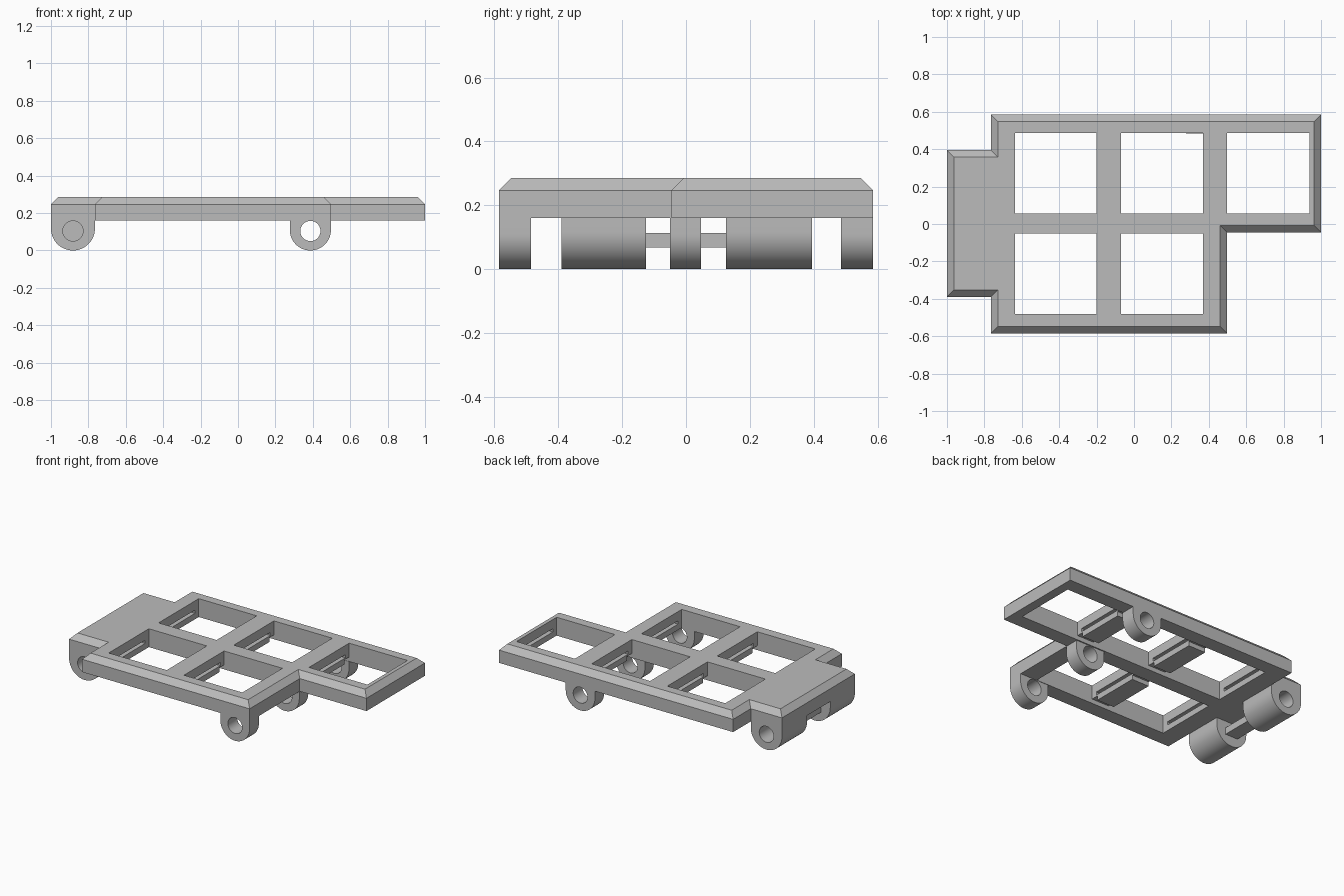
import bpy, bmesh, math
from mathutils import Vector, Matrix

cube = bpy.data.objects.get("Cube")
if cube:
    bpy.data.objects.remove(cube, do_unlink=True)

GREY = (0.5, 0.5, 0.5, 1)
mat = bpy.data.materials.new("plain_grey")
mat.use_nodes = True
mat.diffuse_color = GREY
mat.node_tree.nodes["Principled BSDF"].inputs["Base Color"].default_value = GREY


def finish(name, bm):
    bmesh.ops.recalc_face_normals(bm, faces=bm.faces)
    mesh = bpy.data.meshes.new(name)
    bm.to_mesh(mesh)
    bm.free()
    mesh.materials.append(mat)
    ob = bpy.data.objects.new(name, mesh)
    bpy.context.collection.objects.link(ob)
    return ob


def boxes(name, spans):
    """One mesh of boxes, each given as x, y and z ranges."""
    bm = bmesh.new()
    for span in spans:
        size = [b - a for a, b in span]
        mid = [(a + b) / 2 for a, b in span]
        bmesh.ops.create_cube(bm, size=1, matrix=Matrix.Translation(mid) @ Matrix.Diagonal((*size, 1)))
    return finish(name, bm)


def select_only(ob):
    for other in bpy.context.selected_objects:
        other.select_set(False)
    ob.select_set(True)
    bpy.context.view_layer.objects.active = ob


def cut(ob, cutter):
    cutter.hide_render = True
    mod = ob.modifiers.new("cut", "BOOLEAN")
    mod.operation = "DIFFERENCE"
    mod.solver = "EXACT"
    mod.object = cutter
    select_only(ob)
    bpy.ops.object.modifier_apply(modifier=mod.name)
    bpy.data.objects.remove(cutter, do_unlink=True)


def inset(points, d):
    """Mitred inset of a right-angled counter-clockwise outline."""
    result = []
    for i, p in enumerate(points):
        a = (p - points[i - 1]).normalized()
        b = (points[(i + 1) % len(points)] - p).normalized()
        result.append(p + d * Vector((-a.y - b.y, a.x + b.x)))
    return result


# Stepped deck with a chamfered top rim
BOTTOM, RIM, TOP = 0.16, 0.247, 0.285
outline = [Vector(p) for p in (
    (-1, -0.39), (-0.765, -0.39), (-0.765, -0.585), (0.497, -0.585), (0.497, -0.045),
    (1, -0.045), (1, 0.585), (-0.765, 0.585), (-0.765, 0.395), (-1, 0.395))]
bm = bmesh.new()
rings = [[bm.verts.new((p.x, p.y, z)) for p in pts]
         for pts, z in ((outline, BOTTOM), (outline, RIM), (inset(outline, 0.037), TOP))]
for low, high in zip(rings, rings[1:]):
    for i in range(len(low)):
        j = (i + 1) % len(low)
        bm.faces.new((low[i], low[j], high[j], high[i]))
bm.faces.new(rings[0])
bm.faces.new(rings[-1])
deck = finish("deck", bm)

# Five square windows through the deck
columns = [(-0.637, -0.2), (-0.07, 0.37), (0.497, 0.937)]
back, front = (0.055, 0.487), (-0.482, -0.05)
windows = [(x, back) for x in columns] + [(x, front) for x in columns[:2]]
cut(deck, boxes("window_cutter", [(x, y, (0, 0.5)) for x, y in windows]))

# Thin slots in the window side walls, and notches under the cross bars
details = [((x[0] - 0.03, x[1] + 0.03), (y[0] + 0.04, y[1] - 0.04), (0.2, 0.222)) for x, y in windows]
for bar, rows in (((-0.21, -0.06), (back, front)), ((0.36, 0.507), (back,))):
    for y0, y1 in rows:
        for y in ((y0, y0 + 0.05), (y1 - 0.05, y1)):
            details.append((bar, y, (0.1, 0.19)))
cut(deck, boxes("detail_cutter", details))


def lug(name, x, r, y0, y1, hole0, hole1):
    """Round-bottomed lug running along y, bored between hole0 and hole1."""
    bm = bmesh.new()
    steps = 32
    pts = [(x - r, BOTTOM)]
    for i in range(steps + 1):
        a = math.pi + math.pi * i / steps
        pts.append((x + r * math.cos(a), r + r * math.sin(a)))
    pts.append((x + r, BOTTOM))
    face = bm.faces.new([bm.verts.new((px, y0, pz)) for px, pz in pts])
    ext = bmesh.ops.extrude_face_region(bm, geom=[face])
    moved = [v for v in ext["geom"] if isinstance(v, bmesh.types.BMVert)]
    bmesh.ops.translate(bm, vec=(0, y1 - y0, 0), verts=moved)
    ob = finish(name, bm)
    bm = bmesh.new()
    place = Matrix.Translation((x, (hole0 + hole1) / 2, 0.104)) @ Matrix.Rotation(math.pi / 2, 4, "X")
    bmesh.ops.create_cone(bm, cap_ends=True, segments=40, radius1=0.054, radius2=0.054,
                          depth=hole1 - hole0, matrix=place)
    cut(ob, finish("bore_cutter", bm))
    select_only(ob)
    bpy.ops.object.shade_smooth_by_angle(angle=math.radians(30))


# Three thin lugs with through holes
for name, y0, y1 in (("front", -0.585, -0.485), ("middle", -0.05, 0.047), ("back", 0.485, 0.585)):
    lug(name + "_lug", 0.387, 0.11, y0, y1, y0 - 0.1, y1 + 0.1)

# Two wide barrels with blind holes, joined by a bar
lug("front_barrel", -0.8825, 0.1175, -0.39, -0.125, -0.6, -0.2)
lug("back_barrel", -0.8825, 0.1175, 0.125, 0.395, 0.2, 0.6)
boxes("barrel_bar", [((-0.93, -0.835), (-0.125, 0.125), (0.068, 0.114))])
